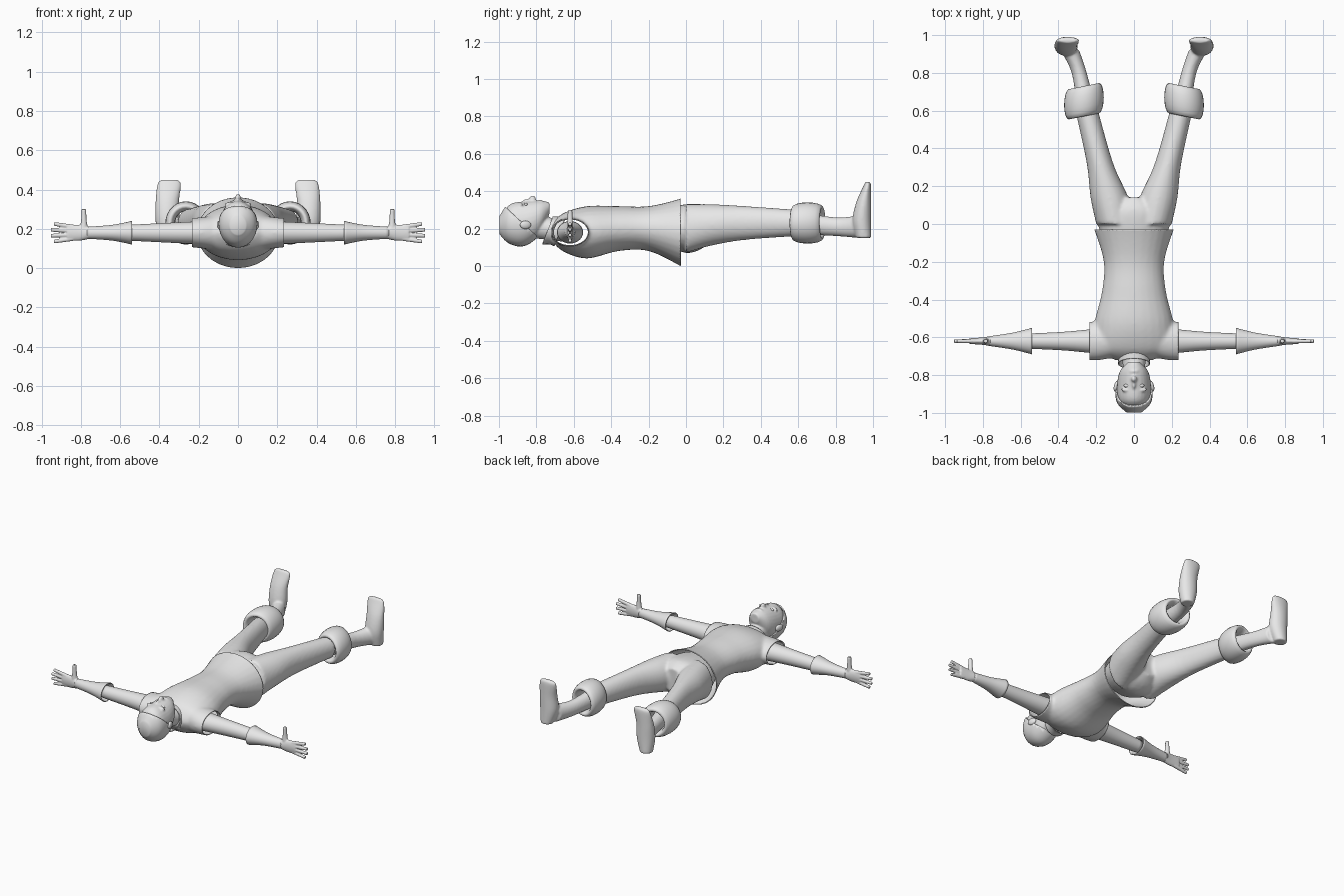
import bpy, bmesh, math
from mathutils import Matrix, Vector

if "Cube" in bpy.data.objects:
    bpy.data.objects.remove(bpy.data.objects["Cube"])

clay = bpy.data.materials.new("light_grey")
clay.use_nodes = True
grey = (.8, .8, .8, 1)
clay.diffuse_color = grey
clay.node_tree.nodes["Principled BSDF"].inputs["Base Color"].default_value = grey

X, Y, Z = range(3)
ARM_Y, ARM_Z = -.62, .18
SIDES = {"left": 1, "right": -1}


def flowing(rings, steps=5):
    """Fill in a smooth run of rings between the given key rings."""
    keys = [Vector(r) for r in (rings[0], *rings, rings[-1])]
    out = []
    for before, a, b, after in zip(keys, keys[1:], keys[2:], keys[3:]):
        for k in range(steps):
            t = k / steps
            pull_in, pull_out = (b - before) / 2, (after - a) / 2
            ease = t * t * (3 - 2 * t)
            out.append(a.lerp(b, ease) + pull_in * t * (1 - t) ** 2 - pull_out * t * t * (1 - t))
    return out + [keys[-1]]


def loft(bm, axis, rings, side=1, skew=(0, 0), cap=True, segments=28):
    """Skin ellipses (position, centre u, centre v, radius u, radius v) along an axis."""
    u, v = [i for i in (X, Y, Z) if i != axis]
    loops = []
    for along, centre_u, centre_v, radius_u, radius_v in rings:
        loop = []
        for k in range(segments):
            angle = math.tau * k / segments
            du, dv = radius_u * math.cos(angle), radius_v * math.sin(angle)
            p = Vector()
            p[axis] = along + skew[0] * du + skew[1] * dv
            p[u], p[v] = centre_u + du, centre_v + dv
            p.x *= side
            loop.append(bm.verts.new(p))
        loops.append(loop)
    for a, b in zip(loops, loops[1:]):
        for k in range(segments):
            bm.faces.new((a[k], a[k - 1], b[k - 1], b[k]))
    if cap:
        bm.faces.new(loops[0])
        bm.faces.new(loops[-1])


def spine(*keys):
    """Rings on the body's centre line from (y, centre z, half width, half depth)."""
    return flowing([(y, 0, z, width, depth) for y, z, width, depth in keys])


def arm(*keys):
    """Rings on the arm's centre line from (x, half thickness, half height)."""
    return flowing([(x, ARM_Y, ARM_Z, thick, high) for x, thick, high in keys])


def ball(bm, centre, size, turn=0):
    place = Matrix.Translation(centre) @ Matrix.Rotation(turn, 4, "Z") @ Matrix.Diagonal((*size, 1))
    bmesh.ops.create_uvsphere(bm, u_segments=20, v_segments=12, radius=1, matrix=place)


def finish(name, bm, voxel=0, soften=4, cuts=(), cloth=0):
    """Make the object, blend overlapping pieces, trim it with planes, add cloth thickness."""
    bmesh.ops.remove_doubles(bm, verts=bm.verts, dist=.0001)
    bmesh.ops.recalc_face_normals(bm, faces=bm.faces)
    mesh = bpy.data.meshes.new(name)
    bm.to_mesh(mesh)
    bm.free()
    ob = bpy.data.objects.new(name, mesh)
    bpy.context.collection.objects.link(ob)
    if voxel:
        blend = ob.modifiers.new("blend", "REMESH")
        blend.mode, blend.voxel_size = "VOXEL", voxel
        relax = ob.modifiers.new("soften", "SMOOTH")
        relax.factor, relax.iterations = .5, soften
    depsgraph = bpy.context.evaluated_depsgraph_get()
    ob.data = bpy.data.meshes.new_from_object(ob.evaluated_get(depsgraph))
    ob.modifiers.clear()
    bm = bmesh.new()
    bm.from_mesh(ob.data)
    for point, normal in cuts:
        bmesh.ops.bisect_plane(bm, geom=bm.verts[:] + bm.edges[:] + bm.faces[:],
                               plane_co=point, plane_no=normal, clear_outer=True)
    for face in bm.faces:
        face.smooth = True
    bm.to_mesh(ob.data)
    bm.free()
    ob.data.materials.append(clay)
    if cloth:
        shell = ob.modifiers.new("cloth", "SOLIDIFY")
        shell.thickness, shell.offset = cloth, -1


# Vest with flared hem and open cap shoulders
bm = bmesh.new()
loft(bm, Y, spine((-.72, .18, .1, .04), (-.66, .18, .2, .1), (-.53, .18, .21, .14), (-.36, .2, .17, .12),
                  (-.2, .2, .16, .12), (-.03, .18, .21, .18), (0, .18, .22, .2)))
openings = [((0, -.03, 0), (0, 1, 0))]
for side in SIDES.values():
    loft(bm, X, arm((.08, .08, .09), (.18, .1, .08), (.27, .1, .07)), side)
    openings.append(((side * .235, 0, 0), (side, 0, 0)))
finish("vest", bm, voxel=.01, soften=6, cuts=openings, cloth=.005)

# Standing collar, low at the throat
bm = bmesh.new()
loft(bm, Y, spine((-.67, .19, .1, .08), (-.7, .19, .08, .07), (-.74, .19, .08, .07)), skew=(0, .4), cap=False)
finish("collar", bm, cloth=.005)

# Trousers: hips and two legs blended together
bm = bmesh.new()
loft(bm, Y, spine((-.12, .21, .15, .1), (0, .2, .19, .13), (.08, .21, .17, .12), (.14, .22, .08, .08)))
leg = flowing([(0, .1, .2, .1, .13), (.14, .13, .22, .1, .11), (.32, .18, .23, .07, .09), (.6, .25, .23, .06, .07)])
for side in SIDES.values():
    loft(bm, Y, leg, side)
finish("trousers", bm, voxel=.01)

for label, side in SIDES.items():
    # Rolled trouser cuff: a tall ring with a rounded section
    bm = bmesh.new()
    turns = [math.tau * k / 16 for k in range(17)]
    roll = [(.65 + .08 * math.sin(a), .265, .23, .08 + .025 * math.cos(a), .085 + .025 * math.cos(a)) for a in turns]
    loft(bm, Y, roll, side, skew=(-.2, 0), cap=False)
    finish(label + "_trouser_cuff", bm)

    # Shin and upright foot
    bm = bmesh.new()
    loft(bm, Y, flowing([(.6, .25, .23, .05, .06), (.8, .29, .21, .04, .05), (.92, .34, .21, .05, .06)]), side)
    loft(bm, Z, flowing([(.15, .37, .95, .04, .04), (.24, .36, .94, .06, .05), (.34, .36, .95, .06, .04),
                         (.43, .35, .97, .06, .02), (.45, .35, .97, .04, .01)]), side)
    finish(label + "_foot", bm, voxel=.007)

    # Sleeve, then a gauntlet flaring towards the elbow
    bm = bmesh.new()
    loft(bm, X, arm((.16, .07, .06), (.36, .05, .05), (.56, .04, .04)), side)
    finish(label + "_sleeve", bm)
    bm = bmesh.new()
    loft(bm, X, arm((.54, .07, .06), (.64, .045, .04), (.77, .025, .03)), side, cap=False)
    finish(label + "_gauntlet", bm, cloth=.005)

    # Hand with fanned fingers and raised thumb
    bm = bmesh.new()
    loft(bm, X, arm((.74, .03, .025), (.8, .02, .04), (.87, .015, .04)), side)
    for finger in range(4):
        fan = finger - 1.5
        tip = .96 - .015 * abs(fan)
        root_z, tip_z = ARM_Z + .02 * fan, ARM_Z + .03 * fan
        loft(bm, X, [(.84, ARM_Y, root_z, .012, .012), (tip, ARM_Y, tip_z, .01, .01)], side, segments=12)
    loft(bm, Z, flowing([(ARM_Z, .785, ARM_Y, .025, .02), (.24, .785, ARM_Y, .015, .015),
                         (.3, .785, ARM_Y, .012, .012)]), side, segments=12)
    finish(label + "_hand", bm, voxel=.004)

# Head, neck and modelled face
skull = spine((-.99, .22, .03, .04), (-.94, .23, .08, .1), (-.86, .23, .09, .115), (-.78, .26, .075, .09),
              (-.73, .31, .03, .03))
bm = bmesh.new()
loft(bm, Y, skull)
loft(bm, Y, spine((-.83, .21, .06, .06), (-.74, .2, .06, .06), (-.66, .19, .08, .06)))
nose_tip, nose_bridge = (0, -.82, .355), (0, -.845, .345)
ball(bm, nose_tip, (.015, .018, .023))
ball(bm, nose_bridge, (.01, .03, .014))
ball(bm, (0, -.78, .343), (.026, .01, .012))
ball(bm, (0, -.745, .325), (.024, .016, .018))
for side in SIDES.values():
    ball(bm, (side * .04, -.88, .325), (.03, .01, .012), side * .15)
finish("head", bm, voxel=.006, soften=3)

for label, side in SIDES.items():
    bm = bmesh.new()
    ball(bm, (side * .037, -.856, .328), (.018, .01, .01))
    finish(label + "_eye", bm)
    bm = bmesh.new()
    ball(bm, (side * .094, -.858, .22), (.012, .03, .022), side * .25)
    finish(label + "_ear", bm)

# Hair: a slightly larger skull trimmed along the hairline and nape
bm = bmesh.new()
grow = Vector((-.008, 0, -.002, .009, .007))
loft(bm, Y, [ring + grow for ring in skull])
hairline, nape = ((0, -.97, .32), (0, .93, 1)), ((0, -.785, 0), (0, 1, 0))
finish("hair", bm, cuts=[hairline, nape], cloth=.008)
